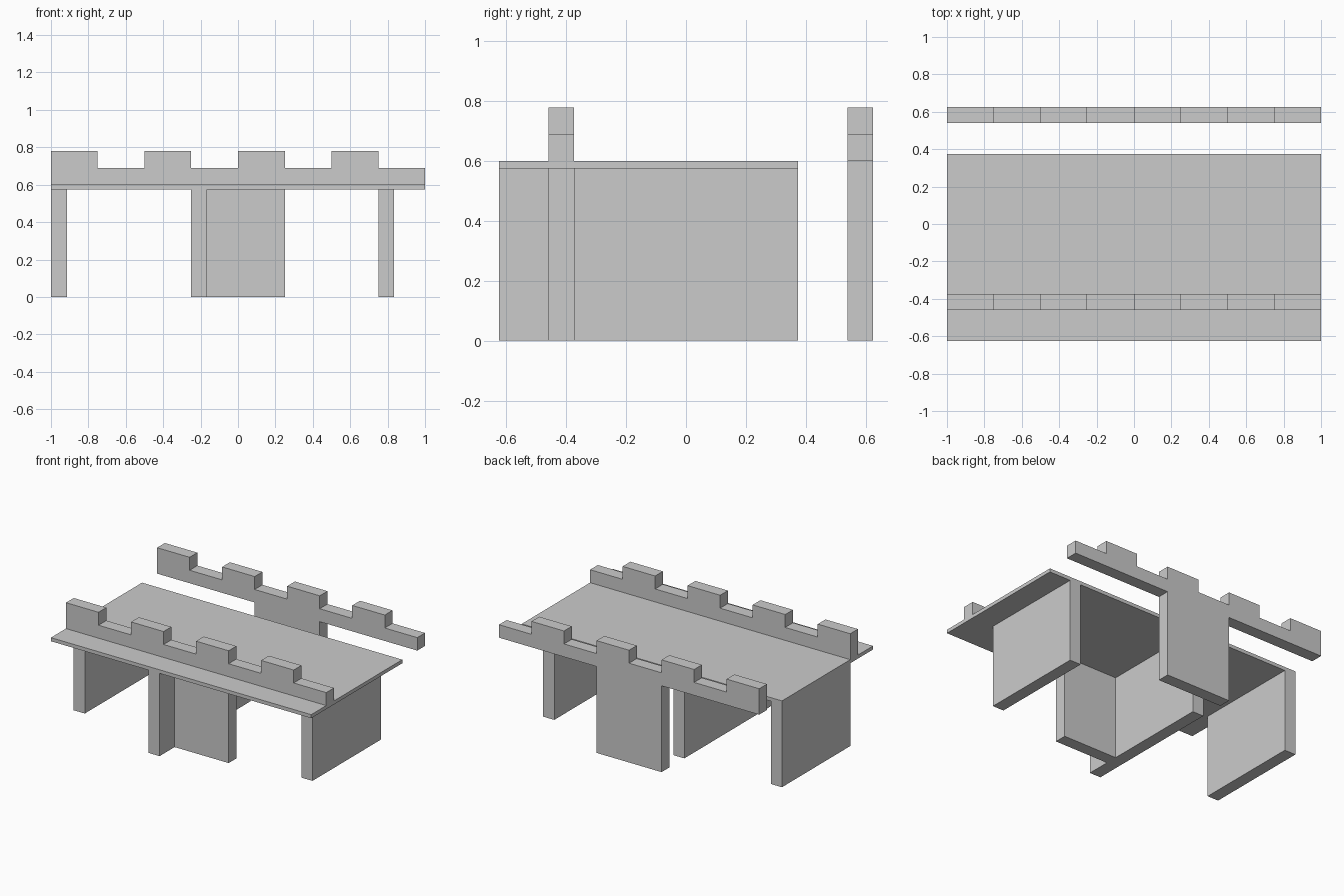
import bpy, bmesh

if "Cube" in bpy.data.objects:
    bpy.data.objects.remove(bpy.data.objects["Cube"])

T = 0.085                          # wall thickness
DECK_Z0, DECK_Z1 = 0.575, 0.6      # deck underside and top


def finish(name, bm):
    bmesh.ops.recalc_face_normals(bm, faces=bm.faces)
    mesh = bpy.data.meshes.new(name)
    bm.to_mesh(mesh)
    bm.free()
    obj = bpy.data.objects.new(name, mesh)
    bpy.context.collection.objects.link(obj)
    return obj


def box(name, x0, x1, y0, y1, z0, z1):
    bm = bmesh.new()
    bmesh.ops.create_cube(bm, size=1)
    for v in bm.verts:
        v.co.x = x1 if v.co.x > 0 else x0
        v.co.y = y1 if v.co.y > 0 else y0
        v.co.z = z1 if v.co.z > 0 else z0
    return finish(name, bm)


def extrude_profile(name, points, y0, y1):
    bm = bmesh.new()
    face = bm.faces.new([bm.verts.new((x, y0, z)) for x, z in points])
    ret = bmesh.ops.extrude_face_region(bm, geom=[face])
    verts = [g for g in ret["geom"] if isinstance(g, bmesh.types.BMVert)]
    bmesh.ops.translate(bm, verts=verts, vec=(0, y1 - y0, 0))
    return finish(name, bm)


def battlement(bottom):
    """Bottom outline (right to left) closed by a crenellated top edge."""
    pts = list(bottom)
    for i in range(8):
        z = 0.78 if i % 2 == 0 else 0.69
        x = -1 + i * 0.25
        pts += [(x, z), (x + 0.25, z)]
    return pts


# Deck
box("deck", -1, 1, -0.625, 0.375, DECK_Z0, DECK_Z1)

# Supporting walls under the deck; the middle one reaches the front edge
for name, x, y0 in (("left_wall", -1, -0.375),
                    ("middle_wall", -0.25, -0.625),
                    ("right_wall", 0.75, -0.375)):
    box(name, x, x + T, y0, 0.375, 0, DECK_Z0)

# Front panel beside the middle wall
box("front_panel", -0.25 + T, 0.25, -0.375 - T, -0.375, 0, DECK_Z0)

# Front parapet standing on the deck
beam = [(1, DECK_Z1), (-1, DECK_Z1)]
extrude_profile("front_parapet", battlement(beam), -0.375 - T, -0.375)

# Detached rear parapet with its central pier
pier = [(1, DECK_Z1), (0.25, DECK_Z1), (0.25, 0),
        (-0.25, 0), (-0.25, DECK_Z1), (-1, DECK_Z1)]
extrude_profile("rear_parapet", battlement(pier), 0.625 - T, 0.625)
